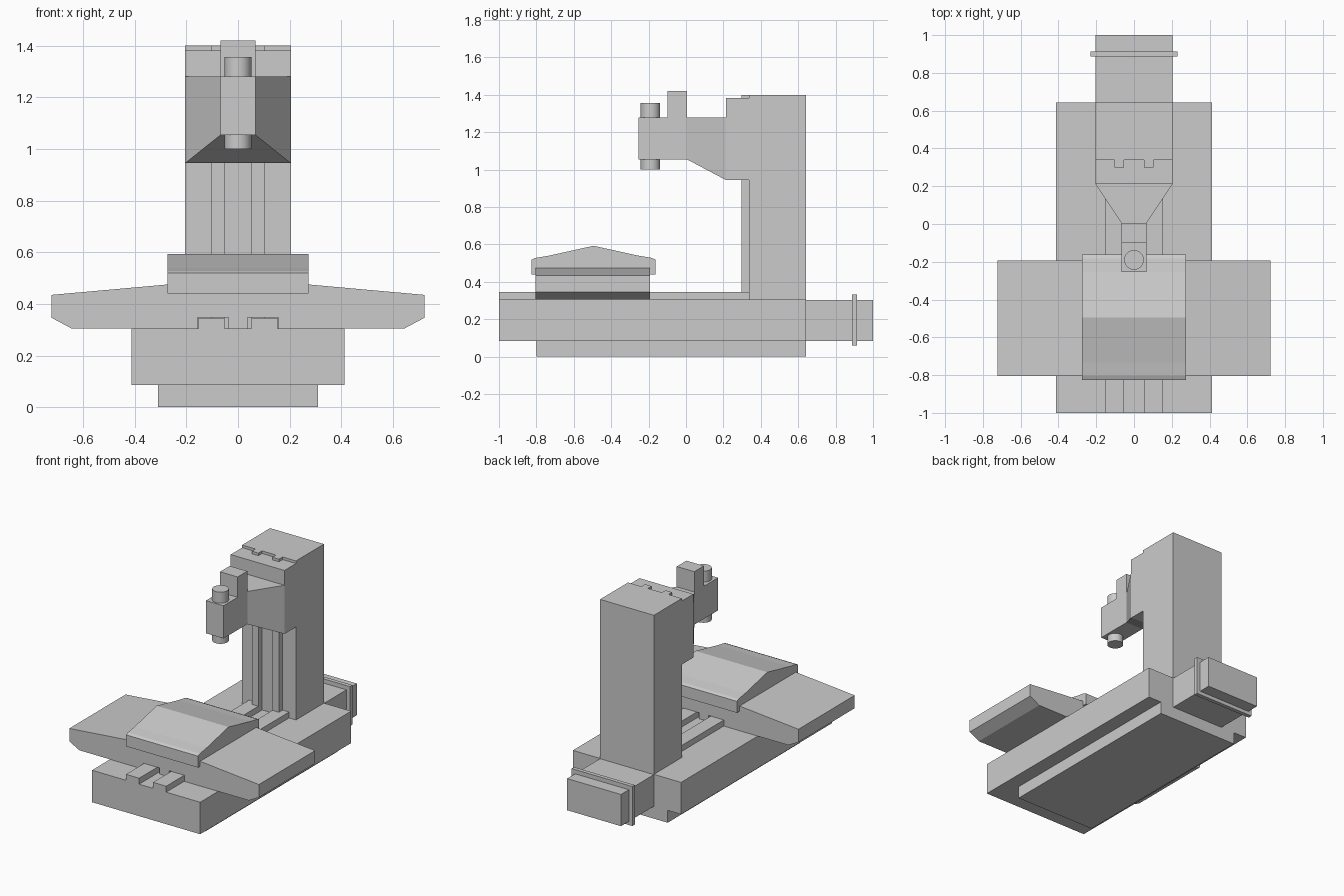
import bpy, bmesh
from mathutils import Vector

if "Cube" in bpy.data.objects:
    bpy.data.objects.remove(bpy.data.objects["Cube"])

grey = bpy.data.materials.new("machine grey")
grey.diffuse_color = (0.6, 0.6, 0.6, 1)
grey.use_nodes = True
grey.node_tree.nodes["Principled BSDF"].inputs["Base Color"].default_value = grey.diffuse_color


def finish(name, bm):
    bmesh.ops.recalc_face_normals(bm, faces=bm.faces)
    mesh = bpy.data.meshes.new(name)
    bm.to_mesh(mesh)
    bm.free()
    mesh.materials.append(grey)
    ob = bpy.data.objects.new(name, mesh)
    bpy.context.collection.objects.link(ob)
    return ob


def extrude(name, points, direction):
    """Extrude a closed planar outline along a direction."""
    bm = bmesh.new()
    face = bm.faces.new([bm.verts.new(p) for p in points])
    out = bmesh.ops.extrude_face_region(bm, geom=[face], use_keep_orig=True)
    verts = [g for g in out["geom"] if isinstance(g, bmesh.types.BMVert)]
    bmesh.ops.translate(bm, verts=verts, vec=Vector(direction))
    return finish(name, bm)


def box(name, x0, x1, y0, y1, z0, z1):
    pts = [(x0, y0, z0), (x1, y0, z0), (x1, y1, z0), (x0, y1, z0)]
    return extrude(name, pts, (0, 0, z1 - z0))


# Bed: narrow foot, wide body
box("bed_foot", -0.31, 0.31, -0.80, 0.642, 0, 0.085)
box("bed_body", -0.412, 0.412, -1.0, 0.642, 0.085, 0.305)

# Column and the paired guide rails on bed and column
box("column", -0.205, 0.205, 0.338, 0.642, 0.305, 1.40)
for side, s in (("left", -1), ("right", 1)):
    a, b = sorted((s * 0.053, s * 0.153))
    box("bed_rail_" + side, a, b, -1.0, 0.34, 0.305, 0.346)
    a, b = sorted((s * 0.053, s * 0.103))
    box("column_rail_" + side, a, b, 0.298, 0.34, 0.305, 1.40)

# Rear drive box with flange
box("rear_drive", -0.205, 0.205, 0.642, 1.0, 0.085, 0.303)
box("rear_flange", -0.231, 0.231, 0.887, 0.914, 0.06, 0.332)

# Cross table: winged profile, notched underneath for the bed rails
half = [(0.036, 0.305), (0.036, 0.347), (0.156, 0.347), (0.156, 0.305),
        (0.645, 0.305), (0.722, 0.346), (0.722, 0.435), (0.275, 0.475)]
outline = half + [(-x, z) for x, z in reversed(half)]
extrude("cross_table", [(x, -0.804, z) for x, z in outline], (0, 0.612, 0))

# Table cover with a shallow pitched roof
mid = -0.494
half = [(0.332, 0.44), (0.332, 0.519), (0.312, 0.528), (0.24, 0.54)]
outline = ([(mid + y, z) for y, z in half] + [(mid, 0.593)]
           + [(mid - y, z) for y, z in reversed(half)])
extrude("table_cover", [(-0.274, y, z) for y, z in outline], (0.548, 0, 0))

# Head: slide plate, tapered neck, nose and motor box
box("head_slide", -0.205, 0.205, 0.213, 0.338, 0.945, 1.382)
bm = bmesh.new()
rings = []
for y, w, z in ((0.213, 0.205, 0.945), (0.005, 0.067, 1.055)):
    rings.append([bm.verts.new(p) for p in
                  ((-w, y, z), (w, y, z), (w, y, 1.28), (-w, y, 1.28))])
for i in range(4):
    j = (i + 1) % 4
    bm.faces.new((rings[0][i], rings[0][j], rings[1][j], rings[1][i]))
for ring in rings:
    bm.faces.new(ring)
finish("head_neck", bm)
box("head_nose", -0.067, 0.067, -0.253, 0.005, 1.055, 1.28)
box("head_motor", -0.067, 0.067, -0.10, 0.005, 1.28, 1.42)

# Spindle through the nose
bpy.ops.mesh.primitive_cylinder_add(vertices=32, radius=0.052, depth=0.356,
                                    location=(0, -0.19, 1.178))
spindle = bpy.context.object
spindle.name = "spindle"
spindle.data.materials.append(grey)
bpy.ops.object.shade_smooth_by_angle()
